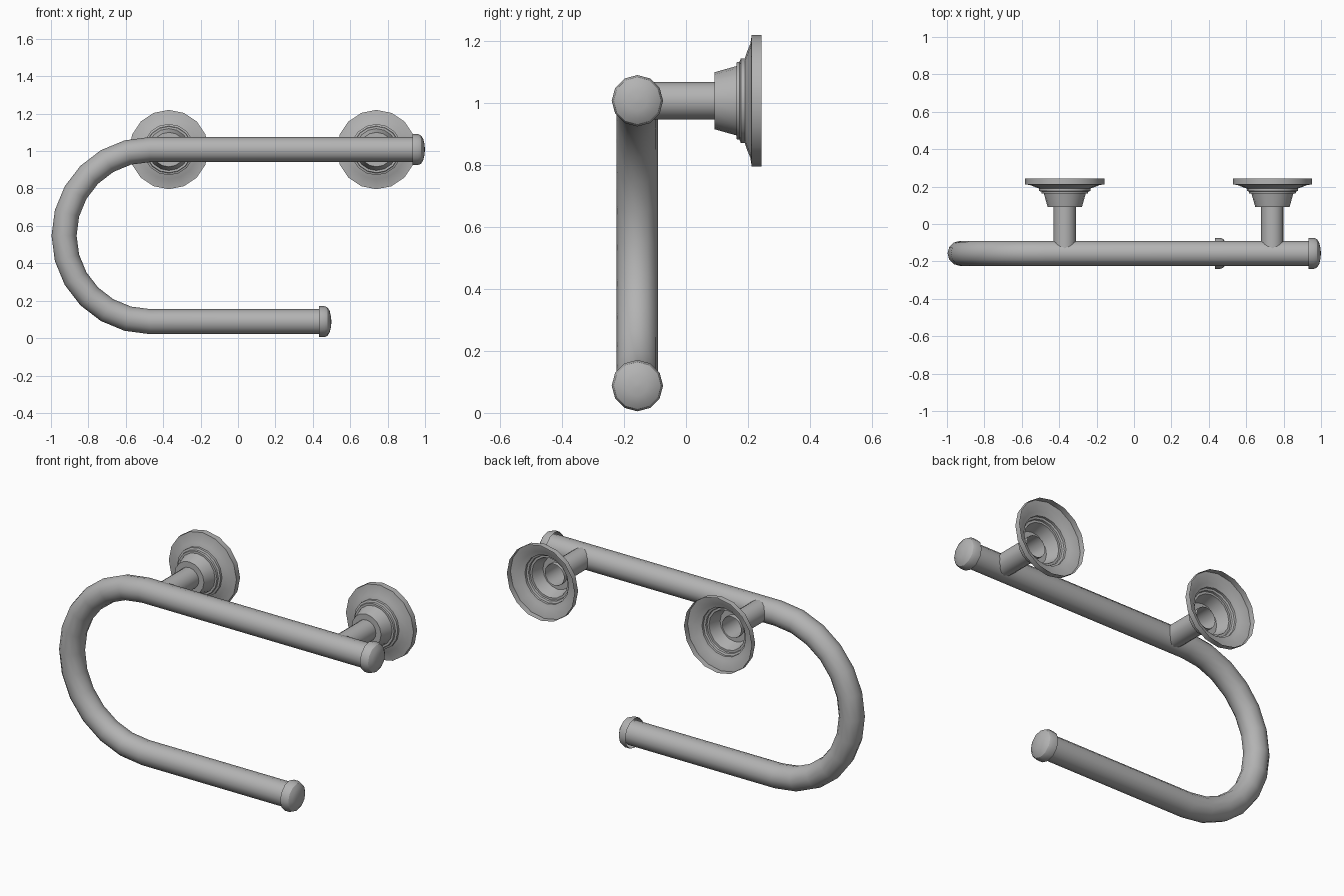
import bpy, bmesh, math
from mathutils import Vector

cube = bpy.data.objects.get("Cube")
if cube:
    bpy.data.objects.remove(cube)

metal = bpy.data.materials.new("satin_grey_metal")
metal.use_nodes = True
grey = (0.45, 0.45, 0.45, 1)
metal.diffuse_color = grey
metal.node_tree.nodes["Principled BSDF"].inputs["Base Color"].default_value = grey

X, Y, Z = Vector((1, 0, 0)), Vector((0, 1, 0)), Vector((0, 0, 1))
BAR_Y, TOP_Z, LOW_Z = -0.157, 1.008, 0.088


def skin(name, rings, sides, close_end=False):
    """Skin round sections, each (centre, u, v, radius)."""
    bm = bmesh.new()
    loops = []
    for c, u, v, r in rings:
        angles = [2 * math.pi * i / sides for i in range(sides)]
        loops.append([bm.verts.new(c + r * (u * math.cos(a) + v * math.sin(a))) for a in angles])
    for a, b in zip(loops, loops[1:]):
        for i in range(sides):
            j = (i + 1) % sides
            bm.faces.new((a[i], a[j], b[j], b[i]))
    if close_end:
        bm.faces.new(loops[-1])
    bmesh.ops.recalc_face_normals(bm, faces=bm.faces)
    # Open shells: make sure the walls face away from their axis
    bm.faces.ensure_lookup_table()
    face = bm.faces[0]
    if face.normal.dot(face.calc_center_median() - rings[0][0]) < 0:
        bmesh.ops.reverse_faces(bm, faces=bm.faces)
    mesh = bpy.data.meshes.new(name)
    bm.to_mesh(mesh)
    bm.free()
    obj = bpy.data.objects.new(name, mesh)
    bpy.context.collection.objects.link(obj)
    mesh.materials.append(metal)
    bpy.ops.object.select_all(action='DESELECT')
    obj.select_set(True)
    bpy.context.view_layer.objects.active = obj
    bpy.ops.object.shade_smooth_by_angle(angle=math.radians(32))
    return obj


# Bent bar: top rail, half-circle bend, lower rail
bend = (TOP_Z - LOW_Z) / 2
tube = 0.067
path = [(Vector((0.95, BAR_Y, TOP_Z)), Z)]
for i in range(13):
    a = math.pi * i / 12
    out = Vector((-math.sin(a), 0, math.cos(a)))
    path.append((Vector((-0.47, BAR_Y, LOW_Z + bend)) + out * bend, out))
path.append((Vector((0.45, BAR_Y, LOW_Z)), -Z))
skin("bent_bar", [(c, Y, out, tube) for c, out in path], 12)

# Rounded end caps
cap_profile = [(0, 0.067), (0, 0.083), (0.03, 0.083), (0.046, 0.076),
               (0.058, 0.058), (0.064, 0.033), (0.067, 0.008)]
for name, x, z in (("top_end_cap", 0.932, TOP_Z), ("lower_end_cap", 0.432, LOW_Z)):
    rings = [(Vector((x + d, BAR_Y, z)), Y, Z, r) for d, r in cap_profile]
    cap = skin(name, rings[1:], 12, close_end=True)

# Wall flanges (hollow at the back) and their posts
flange_profile = [(0.244, 0.212), (0.212, 0.212), (0.208, 0.185), (0.197, 0.158),
                  (0.19, 0.137), (0.177, 0.137), (0.173, 0.126), (0.163, 0.124),
                  (0.163, 0.112), (0.092, 0.092), (0.092, 0.06)]
for side, x in (("right", -0.37), ("left", 0.74)):
    skin(side + "_flange", [(Vector((x, y, TOP_Z)), X, Z, r) for y, r in flange_profile], 16)
    skin(side + "_post", [(Vector((x, y, TOP_Z)), X, Z, 0.06) for y in (0.12, -0.13)], 16)
